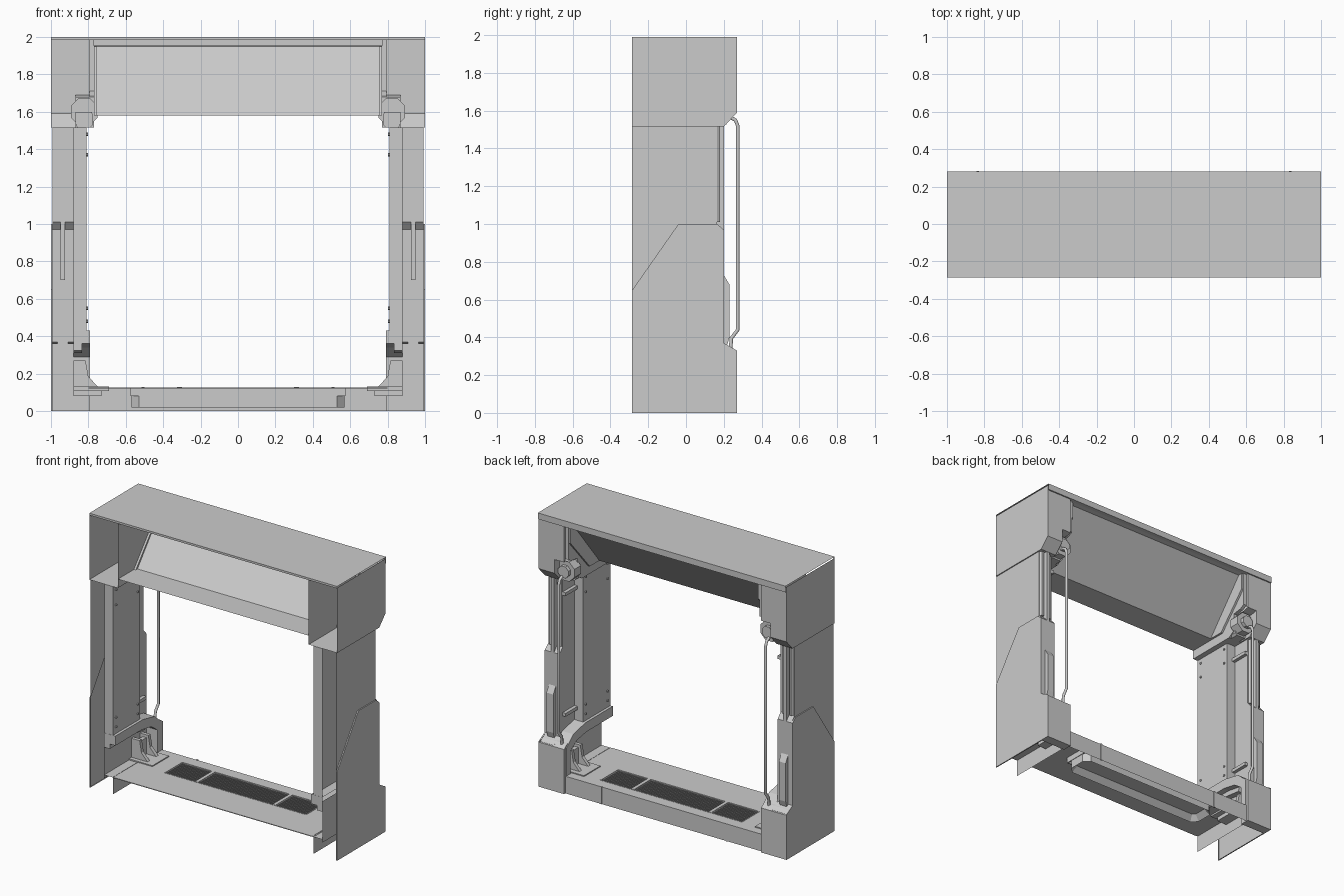
import bpy, bmesh, math
from mathutils import Vector

if "Cube" in bpy.data.objects:
    bpy.data.objects.remove(bpy.data.objects["Cube"])

F = -0.285  # open front plane


def finish(name, bm, mirror, flip):
    bmesh.ops.recalc_face_normals(bm, faces=bm.faces)
    if flip:
        bmesh.ops.reverse_faces(bm, faces=bm.faces)
    me = bpy.data.meshes.new(name)
    bm.to_mesh(me)
    bm.free()
    ob = bpy.data.objects.new(name, me)
    bpy.context.collection.objects.link(ob)
    if mirror:
        ob.modifiers.new("Mirror", 'MIRROR').use_mirror_merge = False
    return ob


def prism(name, pts, axis, a, b, skip=0, caps="ab", mirror=True, flip=False):
    """Extrude a profile along an axis; skip = trailing sides left open, caps = ends closed."""
    def place(p, t):
        return {'x': (t, p[0], p[1]), 'y': (p[0], t, p[1]), 'z': (p[0], p[1], t)}[axis]
    bm = bmesh.new()
    lo = [bm.verts.new(place(p, a)) for p in pts]
    hi = [bm.verts.new(place(p, b)) for p in pts]
    n = len(pts)
    for i in range(n - skip):
        j = (i + 1) % n
        bm.faces.new((lo[i], lo[j], hi[j], hi[i]))
    if "a" in caps:
        bm.faces.new(lo)
    if "b" in caps:
        bm.faces.new(hi)
    return finish(name, bm, mirror, flip)


def box(name, x0, x1, y0, y1, z0, z1, mirror=True):
    return prism(name, [(x0, y0), (x1, y0), (x1, y1), (x0, y1)], 'z', z0, z1, mirror=mirror)


def sheet(name, pts, x):
    """Flat wall in a plane of constant x."""
    bm = bmesh.new()
    bm.faces.new([bm.verts.new((x, y, z)) for y, z in pts])
    return finish(name, bm, True, False)


def ring(cx, cz, r, n=8):
    return [(cx + r * math.cos((i + .5) * math.tau / n),
             cz + r * math.sin((i + .5) * math.tau / n)) for i in range(n)]


# Top cover with rear lip, and the folded header panel beneath it
prism("top_cover", [(F, 1.985), (F, 2), (.28, 2), (.28, 1.955), (.25, 1.955)], 'x', -1, 1,
      skip=1, caps="", mirror=False)
prism("header_panel", [(F, 1.58), (-.08, 1.58), (.22, 1.95), (.25, 1.955)], 'x', -.77, .77,
      skip=1, caps="", mirror=False, flip=True)
prism("header_brace", [(-.1, 1.58), (.21, 1.95), (.25, 1.95), (.25, 1.83), (.03, 1.58)],
      'x', .755, .77)

# Upper corner housings, open at the front, notched for the hub
prism("upper_corner_outer", [(F, 1.515), (.2, 1.515), (.27, 1.59), (.27, 1.99), (F, 1.99)],
      'x', .87, 1, skip=2, caps="b")
prism("upper_corner_inner", [(F, 1.515), (.1, 1.515), (.15, 1.55), (.15, 1.68),
                             (.22, 1.69), (.255, 1.71), (.255, 1.99), (F, 1.99)],
      'x', .77, .795, skip=2, caps="a")
prism("upper_corner_middle", [(F, 1.515), (.1, 1.515), (.15, 1.55), (.15, 1.68),
                              (.22, 1.68), (.27, 1.69), (.27, 1.99), (F, 1.99)],
      'x', .795, .87, skip=2, caps="")
sheet("notch_wall", [(.1, 1.515), (.2, 1.515), (.27, 1.59), (.27, 1.69), (.15, 1.68), (.15, 1.55)], .87)
sheet("corner_edge", [(.255, 1.7), (.27, 1.69), (.27, 1.99), (.255, 1.99)], .795)
prism("hub", ring(.822, 1.6, .078), 'y', .14, .215)
prism("hub_cap", ring(.822, 1.6, .045), 'y', .2, .24)
prism("hub_bracket", [(.79, 1.515), (.86, 1.515), (.87, 1.54), (.87, 1.6), (.78, 1.6), (.775, 1.53)],
      'y', .03, .16)

# Pillar shell, inner wall and the raised lower side panel
prism("pillar_shell", [(.265, 0), (.265, .33), (.2, .37), (.2, .97), (.165, 1.01),
                       (.165, 1.515), (F, 1.515), (F, 0)], 'x', .88, .992, skip=3, caps="")
sheet("upper_side_panel", [(F, .65), (-.04, 1), (.165, 1), (.165, 1.515), (F, 1.515)], .992)
sheet("pillar_inner_wall", [(F, .1), (.265, .1), (.265, .33), (.2, .37), (.2, .97), (.165, 1.01),
                            (.165, 1.515), (.03, 1.515), (.03, .4), (F, .4)], .88)
prism("lower_side_panel", [(-.04, 1.0), (F, .65), (F, 0), (.27, 0), (.27, .33), (.2, .37),
                           (.2, .97), (.165, 1.0)], 'x', .992, 1, caps="b")

# Inner pillar panel with bolts and clips
prism("inner_panel", [(.88, F + .002), (.81, F), (.81, .03), (.88, .03)], 'z', .42, 1.515,
      skip=1, caps="", flip=True)
for z in (.48, .55, 1.37, 1.48):
    for y in (-.25, 0):
        prism("panel_bolt", [(y + u, v) for u, v in ring(0, z, .009, 6)], 'x', .803, .81)
for z in (.52, 1.4):
    box("panel_clip", .855, .88, .03, .165, z - .012, z + .012)

# Ribs on the rear of the pillar
prism("lower_rib", [(.2, .34), (.215, .35), (.23, .4), (.23, .68), (.2, .73)], 'x', .91, .965)
box("middle_rib", .925, .95, .165, .2, .7, 1.515)
prism("upper_rib", [(.89, .165), (.9, .18), (.915, .18), (.915, .165)], 'z', 1.01, 1.515)
prism("upper_rib_outer", [(.96, .165), (.96, .18), (.975, .18), (.985, .165)], 'z', 1.01, 1.515)

# Rear foot and the bent rail that frames the foot recess
prism("foot", [(.2, 0), (.27, 0), (.27, .325), (.235, .35), (.2, .36)], 'x', .795, .992,
      skip=0, caps="a")
prism("foot_rail", [(F, .43), (.03, .43), (.17, .4), (.25, .33), (.25, .125), (.2, .125),
                    (.2, .29), (.13, .34), (.02, .36), (F, .36)], 'x', .79, .88, caps="a")
prism("foot_rail_lip", [(F, .36), (.02, .36), (.13, .34), (.12, .31), (0, .325), (F, .325)],
      'x', .835, .88, caps="a")
for y in (.03, .13):
    prism("foot_gusset", [(.88, .125), (.745, .125), (.8, .185), (.815, .27), (.88, .27)],
          'y', y, y + .025)
box("gusset_web", .83, .86, .03, .155, .125, .25)
box("foot_plate", .69, .88, 0, .19, .108, .132)
box("foot_plate_base", .73, .88, .02, .17, .08, .108)
prism("floor_side_wall", [(.81, F), (.81, .2)], 'z', 0, .125, skip=1, caps="")
prism("floor_ledge", [(.8, .123), (.88, .123)], 'y', F, .2, skip=1, caps="")

# Pipes at the rear of the pillars
for s in (-1, 1):
    cu = bpy.data.curves.new("rear_pipe", 'CURVE')
    cu.dimensions = '3D'
    cu.bevel_depth = .011
    cu.bevel_resolution = 1
    cu.use_fill_caps = True
    path = [(.18, 1.575), (.235, 1.565), (.262, 1.55), (.274, 1.52), (.274, .44),
            (.24, .395), (.235, .32)]
    sp = cu.splines.new('POLY')
    sp.points.add(len(path) - 1)
    for p, (y, z) in zip(sp.points, path):
        p.co = (s * .835, y, z, 1)
    bpy.context.collection.objects.link(bpy.data.objects.new("rear_pipe", cu))

# Floor around the vent opening, with a rear skirt
box("floor_front", -.8, .8, F, -.03, .12, .125, mirror=False)
box("floor_back", -.8, .8, .17, .255, .12, .125, mirror=False)
box("floor_end", .57, .8, -.03, .17, .12, .125)
prism("floor_skirt", [(-.8, .255), (.8, .255)], 'z', 0, .125, skip=1, caps="", mirror=False)
box("skirt_joint", .5, .515, .25, .26, 0, .128)

# Vent tray with a recessed underside
tray = prism("vent_tray", [(-.57, .01), (-.53, -.03), (.53, -.03), (.57, .01), (.57, .13),
                           (.53, .17), (-.53, .17), (-.57, .13)], 'z', .02, .085, mirror=False)
bm = bmesh.new()
bm.from_mesh(tray.data)
under = min(bm.faces, key=lambda f: f.calc_center_median().z)
bmesh.ops.inset_region(bm, faces=[under], thickness=.04)
bmesh.ops.translate(bm, verts=under.verts, vec=Vector((0, 0, .04)))
bm.to_mesh(tray.data)
bm.free()
box("vent_rim_front", -.57, .57, -.034, -.026, .08, .127, mirror=False)
box("vent_rim_back", -.57, .57, .166, .174, .08, .127, mirror=False)
box("vent_rim_end", .566, .574, -.03, .17, .08, .127)

# Vent slats and dividers
slat = prism("vent_slats", [(-.562, .1), (-.559, .1), (-.555, .122), (-.558, .122)], 'y',
             -.026, .166, mirror=False)
arr = slat.modifiers.new("Array", 'ARRAY')
arr.use_relative_offset = False
arr.use_constant_offset = True
arr.constant_offset_displace = (.0122, 0, 0)
arr.count = 92
box("vent_divider", .3, .325, -.03, .17, .09, .128)
